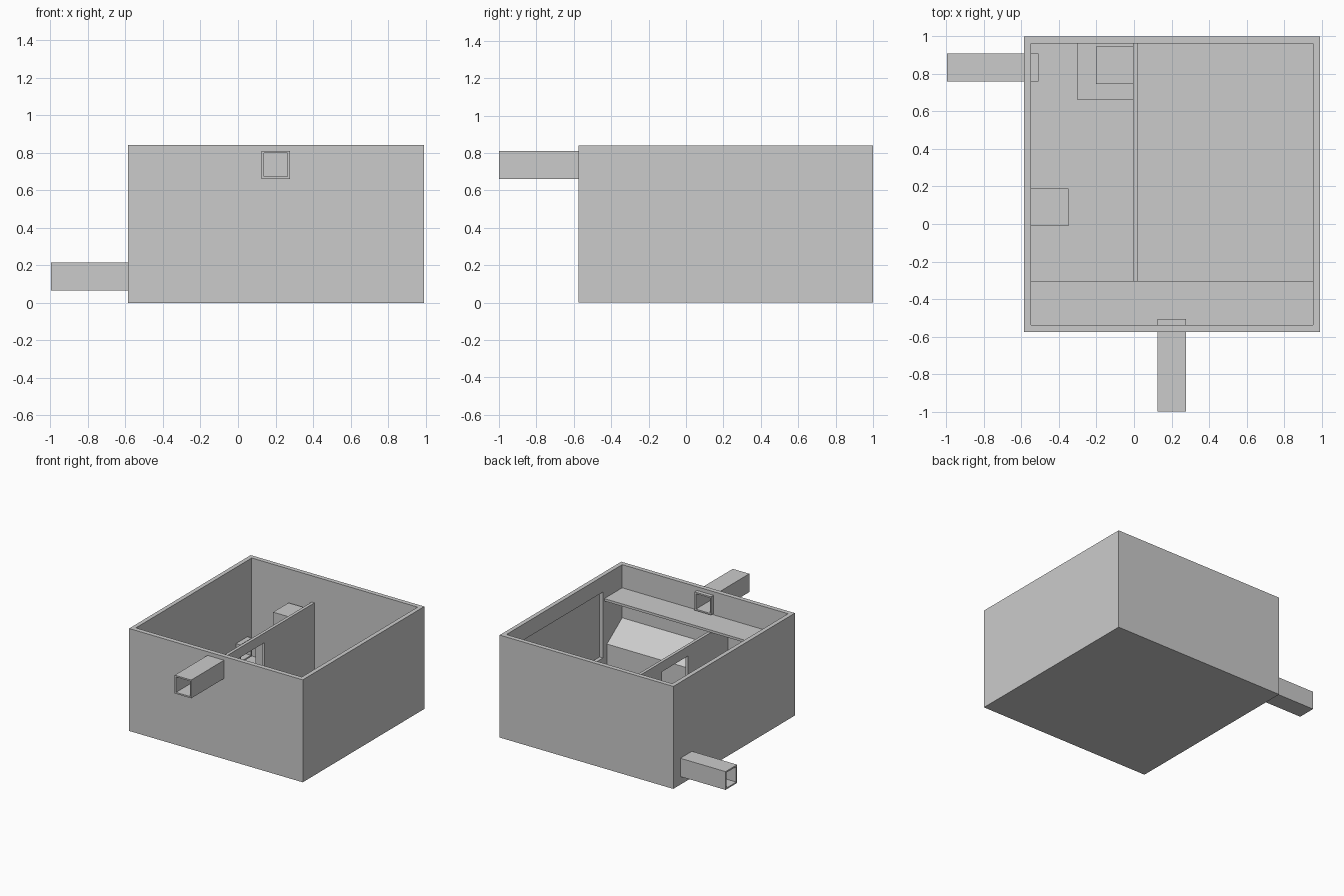
import bpy
import bmesh

if "Cube" in bpy.data.objects:
    bpy.data.objects.remove(bpy.data.objects["Cube"])


def prism(name, profile, axis, lo, hi):
    """Extrude a closed 2D profile along an axis ('x' uses y,z points; 'z' uses x,y points)."""
    bm = bmesh.new()
    to3 = (lambda p: (lo, p[0], p[1])) if axis == 'x' else (lambda p: (p[0], p[1], lo))
    step = (hi - lo, 0, 0) if axis == 'x' else (0, 0, hi - lo)
    face = bm.faces.new([bm.verts.new(to3(p)) for p in profile])
    ext = bmesh.ops.extrude_face_region(bm, geom=[face])
    verts = [g for g in ext['geom'] if isinstance(g, bmesh.types.BMVert)]
    bmesh.ops.translate(bm, vec=step, verts=verts)
    bmesh.ops.recalc_face_normals(bm, faces=bm.faces)
    mesh = bpy.data.meshes.new(name)
    bm.to_mesh(mesh)
    bm.free()
    ob = bpy.data.objects.new(name, mesh)
    bpy.context.collection.objects.link(ob)
    return ob


def box(name, x, y, z):
    pts = [(x[0], y[0]), (x[1], y[0]), (x[1], y[1]), (x[0], y[1])]
    return prism(name, pts, 'z', z[0], z[1])


def cut(target, x, y, z):
    """Subtract a box from the target and remove the cutter."""
    cutter = box("cutter", x, y, z)
    cutter.hide_render = True
    mod = target.modifiers.new("cut", 'BOOLEAN')
    mod.operation = 'DIFFERENCE'
    mod.solver = 'EXACT'
    mod.object = cutter
    bpy.context.view_layer.objects.active = target
    bpy.ops.object.modifier_apply(modifier=mod.name)
    bpy.data.objects.remove(cutter)


IX, IY = (-0.55, 0.955), (-0.537, 0.963)   # inner faces of the tank
FLOOR = 0.037
T = 0.012                                  # pipe wall

# open tank with pipe holes and a recessed panel in the right wall
tank = box("tank", (-0.585, 0.99), (-0.575, 1.0), (0, 0.84))
cut(tank, IX, IY, (FLOOR, 1.0))
cut(tank, (0.9, 0.985), (-0.288, 0.73), (0.17, 0.71))
cut(tank, (0.126, 0.276), (-0.7, -0.4), (0.66, 0.81))
cut(tank, (-0.7, -0.4), (0.758, 0.908), (0.066, 0.216))

# square inlet pipe through the front wall
inlet = box("inlet_pipe", (0.126, 0.276), (-1.0, -0.505), (0.66, 0.81))
cut(inlet, (0.126 + T, 0.276 - T), (-1.1, -0.4), (0.66 + T, 0.81 - T))

# square outlet pipe through the left wall
outlet = box("outlet_pipe", (-0.995, -0.51), (0.758, 0.908), (0.066, 0.216))
cut(outlet, (-1.1, -0.4), (0.758 + T, 0.908 - T), (0.066 + T, 0.216 - T))

# dividing wall with a square opening
divider = box("divider", (-0.005, 0.02), IY, (FLOOR, 0.625))
cut(divider, (-0.1, 0.1), (-0.022, 0.316), (0.205, 0.545))

# shelf below the inlet
box("shelf", IX, (IY[0], -0.305), (0.63, 0.65))

# sloped block along the front of the right chamber
prism("sloped_block", [(IY[0], FLOOR), (-0.34, FLOOR), (-0.34, 0.264), (IY[0], 0.404)],
      'x', 0.02, IX[1])

# plinth with a block on top, in the back corner of the left chamber
box("plinth", (-0.303, -0.005), (0.662, IY[1]), (FLOOR, 0.35))
box("plinth_block", (-0.203, -0.005), (0.745, 0.945), (0.35, 0.572))

# block on the floor against the left wall
box("wall_block", (IX[0], -0.35), (-0.01, 0.19), (FLOOR, 0.237))
